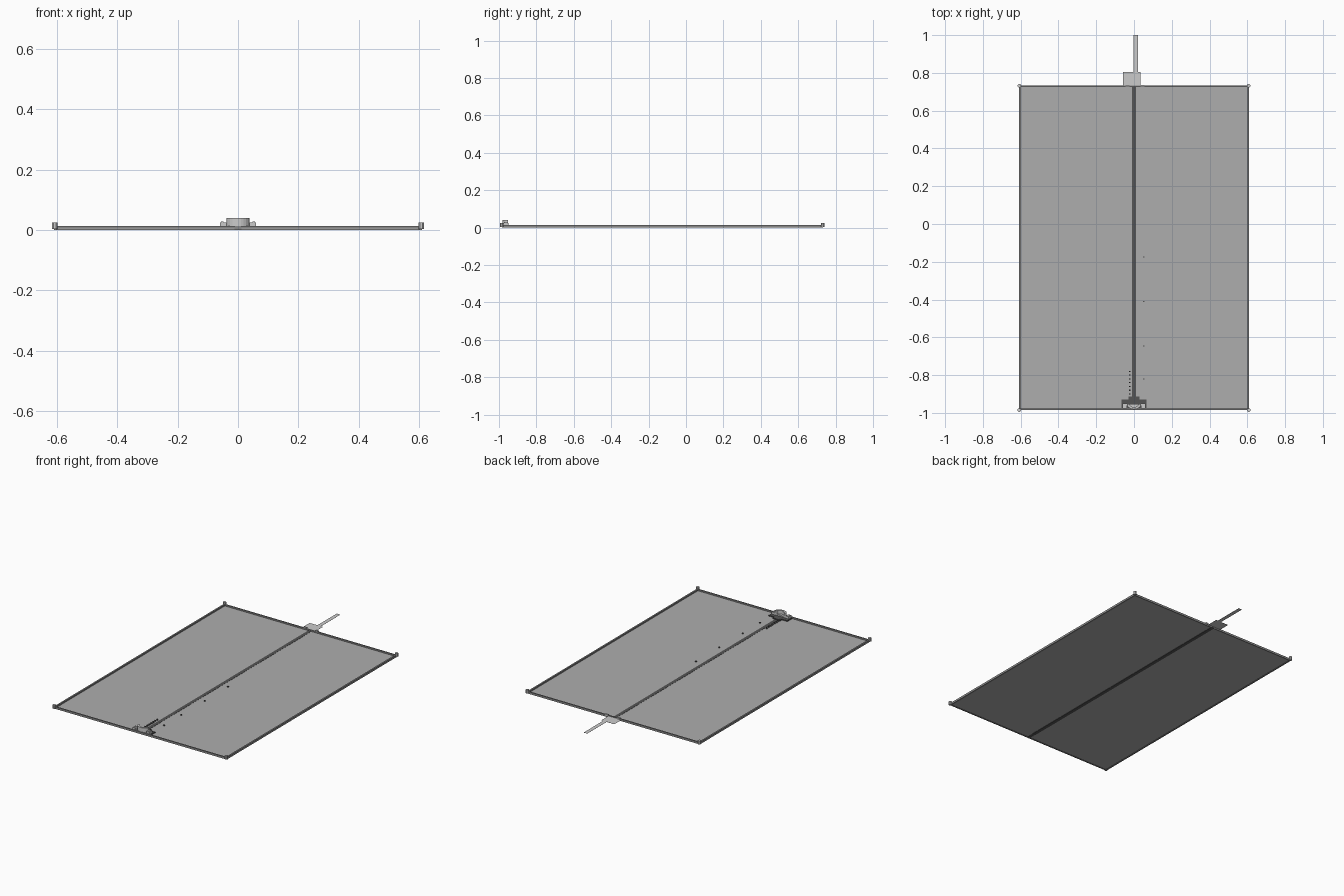
import bpy, bmesh, math

if "Cube" in bpy.data.objects:
    bpy.data.objects.remove(bpy.data.objects["Cube"])


def mat(name, v):
    m = bpy.data.materials.new(name)
    m.diffuse_color = (v, v, v, 1)
    m.use_nodes = True
    m.node_tree.nodes["Principled BSDF"].inputs["Base Color"].default_value = m.diffuse_color
    return m


MID = mat("mid_grey", 0.42)
DARK = mat("dark_grey", 0.09)
RAIL = mat("rail_grey", 0.25)


def prism(name, pts, z0, z1, m=None):
    """Extrude an outline in XY from z0 to z1 (flat sheet when equal)."""
    bm = bmesh.new()
    f = bm.faces.new([bm.verts.new((x, y, z0)) for x, y in pts])
    f.normal_update()
    if f.normal.z < 0:
        f.normal_flip()
    if z1 > z0:
        r = bmesh.ops.extrude_face_region(bm, geom=[f], use_keep_orig=True)
        for v in r["geom"]:
            if isinstance(v, bmesh.types.BMVert):
                v.co.z = z1
        bmesh.ops.recalc_face_normals(bm, faces=bm.faces)
    me = bpy.data.meshes.new(name)
    bm.to_mesh(me)
    bm.free()
    ob = bpy.data.objects.new(name, me)
    bpy.context.collection.objects.link(ob)
    if m:
        me.materials.append(m)
    return ob


def box(name, x0, x1, y0, y1, z0, z1, m=None):
    return prism(name, [(x0, y0), (x1, y0), (x1, y1), (x0, y1)], z0, z1, m)


W, Y0, Y1 = 0.61, -0.985, 0.732

# Large floor sheet in two halves, with the dark centre track between them
for s, side in ((-1, "left"), (1, "right")):
    a, b = sorted((s * 0.011, s * W))
    box("panel_" + side, a, b, Y0, Y1, 0.002, 0.004, MID)
box("centre_track", -0.011, 0.011, -0.93, Y1, 0.0, 0.005, DARK)

# Side and end rails with corner posts
for s, side in ((-1, "left"), (1, "right")):
    a, b = sorted((s * (W - 0.01), s * W))
    box("side_rail_" + side, a, b, Y0, Y1, 0, 0.013, RAIL)
    for y, end in ((Y0, "front"), (Y1, "back")):
        n = 8
        post = [(s * 0.607 + 0.010 * math.cos(math.tau * (i + .5) / n),
                 y + 0.010 * math.sin(math.tau * (i + .5) / n)) for i in range(n)]
        prism("corner_post_%s_%s" % (end, side), post, 0.003, 0.025)
box("front_rail", -W, W, Y0, Y0 + 0.008, 0, 0.013, RAIL)
box("back_rail", -W, W, Y1 - 0.008, Y1, 0, 0.013, RAIL)

# Thin tab and tongue behind the panel
prism("back_tongue", [(-0.058, Y1), (0.035, Y1), (0.035, 0.805), (0.022, 0.805),
                      (0.022, 1.0), (-0.003, 1.0), (-0.003, 0.805), (-0.058, 0.805)],
      0.009, 0.0095)
for x in (-0.045, 0.035):
    box("back_bracket", x, x + 0.02, Y1 - 0.007, Y1 + 0.004, 0.008, 0.018)

# Front station: dark base, side wings, raised curved desk
box("station_base", -0.066, 0.066, Y0 + 0.004, -0.928, 0.003, 0.010, DARK)
box("station_neck", -0.028, 0.028, -0.93, -0.912, 0.003, 0.010, DARK)
for s in (-1, 1):
    a, b = sorted((s * 0.038, s * 0.060))
    box("station_wing", a, b, -0.978, -0.950, 0.010, 0.024)
    a, b = sorted((s * 0.048, s * 0.056))
    box("wing_cap", a, b, -0.974, -0.954, 0.024, 0.027)
outer = [(0.038 * math.cos(t), -0.952 - 0.029 * math.sin(t))
         for t in [math.pi * i / 12 for i in range(13)]]
inner = [(0.024 * math.cos(t), -0.952 - 0.017 * math.sin(t))
         for t in [math.pi * (12 - i) / 12 for i in range(13)]]
prism("curved_desk", outer + inner, 0.010, 0.040)
prism("desk_floor", [(x, y) for x, y in outer], 0.010, 0.018)

# Small markers along the track
for y in (-0.175, -0.41, -0.645, -0.82):
    box("track_marker", 0.048, 0.056, y - 0.003, y + 0.003, 0.003, 0.010, DARK)
for i in range(8):
    y = -0.92 + i * 0.02
    box("row_marker", -0.027, -0.019, y - 0.003, y + 0.003, 0.003, 0.012, DARK)
